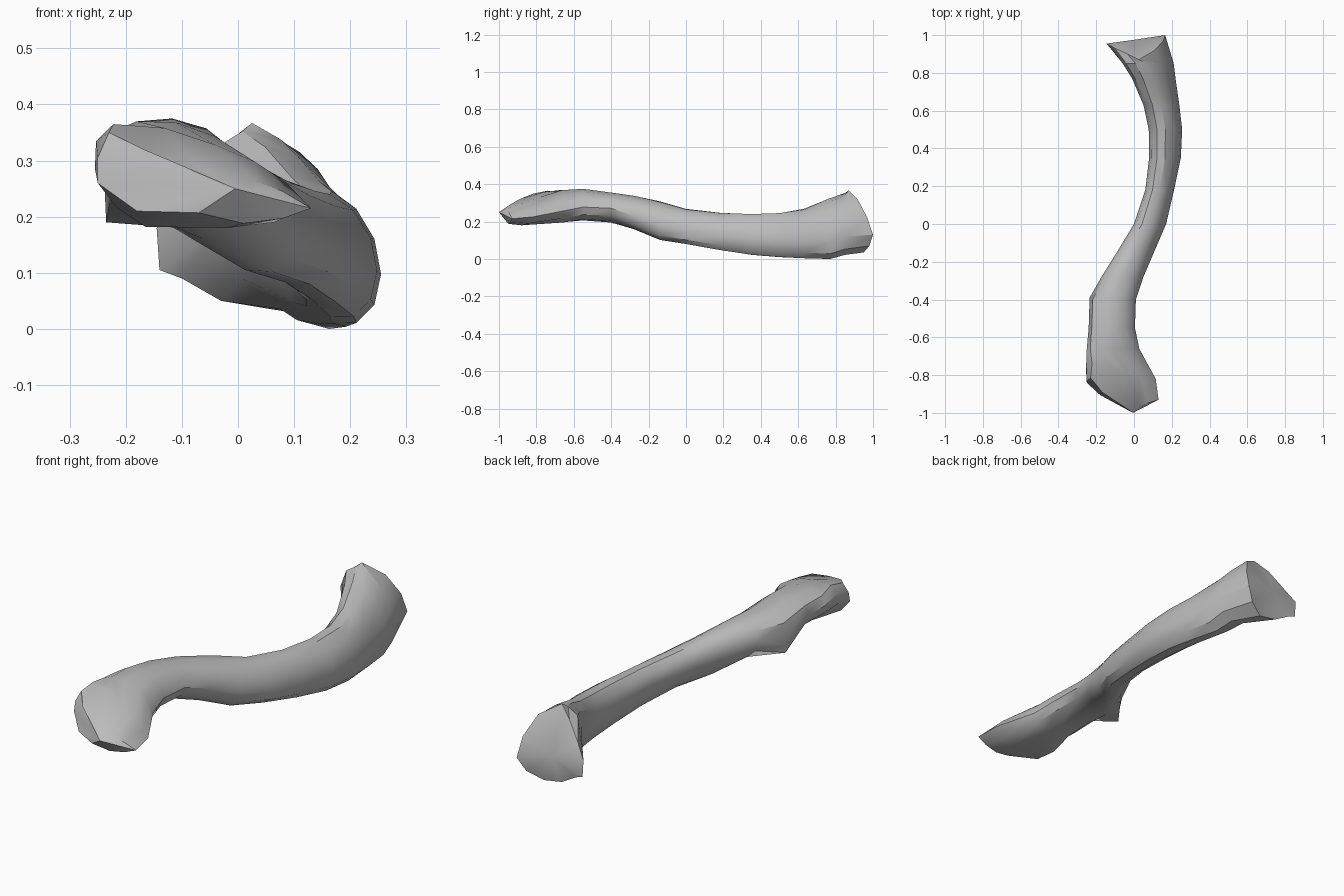
import bpy, bmesh, math

cube = bpy.data.objects.get("Cube")
if cube:
    bpy.data.objects.remove(cube, do_unlink=True)

SIDES = 12

# Shaft cross-sections: y, left x, right x, low z, high z, lean
STATIONS = [
    (-0.66, -0.250, 0.028, 0.195, 0.370, -0.30),
    (-0.55, -0.240, 0.005, 0.206, 0.375, -0.15),
    (-0.40, -0.235, 0.010, 0.195, 0.355, -0.05),
    (-0.28, -0.172, 0.050, 0.160, 0.338, -0.20),
    (-0.14, -0.085, 0.110, 0.102, 0.308, -0.32),
    (0.00, 0.000, 0.170, 0.080, 0.268, -0.32),
    (0.18, 0.060, 0.212, 0.048, 0.247, -0.28),
    (0.35, 0.080, 0.248, 0.022, 0.240, -0.25),
    (0.50, 0.078, 0.255, 0.010, 0.245, -0.25),
    (0.63, 0.050, 0.240, 0.004, 0.268, -0.33),
    (0.77, -0.010, 0.220, 0.000, 0.325, -0.45),
    (0.85, -0.060, 0.210, 0.022, 0.352, -0.42),
]

# Rims of the two flared ends, counter-clockwise from the +x side
FRONT_RIM = [
    (0.13, -0.93, 0.215), (0.08, -0.945, 0.245), (0.03, -0.965, 0.265),
    (-0.07, -0.945, 0.288), (-0.17, -0.89, 0.32), (-0.23, -0.815, 0.35),
    (-0.25, -0.83, 0.305), (-0.25, -0.84, 0.26), (-0.18, -0.905, 0.21),
    (-0.07, -0.965, 0.207), (0.01, -0.95, 0.188), (0.08, -0.94, 0.197),
]
FRONT_NECK = [
    (0.115, -0.82, 0.225), (0.085, -0.81, 0.262), (0.03, -0.80, 0.298),
    (-0.04, -0.79, 0.328), (-0.13, -0.76, 0.358), (-0.222, -0.74, 0.365),
    (-0.253, -0.74, 0.335), (-0.255, -0.76, 0.285), (-0.215, -0.82, 0.215),
    (-0.165, -0.87, 0.182), (-0.02, -0.88, 0.180), (0.065, -0.84, 0.190),
]
BACK_RIM = [
    (0.165, 1.0, 0.13), (0.155, 0.97, 0.22), (0.11, 0.92, 0.315),
    (0.025, 0.87, 0.367), (-0.035, 0.90, 0.32), (-0.10, 0.93, 0.24),
    (-0.145, 0.955, 0.18), (-0.14, 0.955, 0.105), (-0.10, 0.95, 0.09),
    (-0.03, 0.95, 0.05), (0.06, 0.95, 0.035), (0.13, 0.98, 0.07),
]


def section(y, x0, x1, z0, z1, lean):
    """Leaning oval that fills the given width and height."""
    angles = [2 * math.pi * i / SIDES for i in range(SIDES)]
    peak = max(math.sin(a + lean) for a in angles)
    cx, cz = (x0 + x1) / 2, (z0 + z1) / 2
    return [(cx + (x1 - x0) / 2 * math.cos(a), y,
             cz + (z1 - z0) / 2 * math.sin(a + lean) / peak) for a in angles]


sections = [section(*s) for s in STATIONS]

# Small angular knob on the lower side near the front bend
sections[2][6] = (-0.235, -0.39, 0.225)
sections[2][7] = (-0.235, -0.39, 0.190)

# Skin the rims and sections, then close both ends to a centre point
bm = bmesh.new()
rings = [[bm.verts.new(p) for p in ring]
         for ring in [FRONT_RIM, FRONT_NECK] + sections + [BACK_RIM]]
for a, b in zip(rings, rings[1:]):
    for i in range(SIDES):
        j = (i + 1) % SIDES
        bm.faces.new((a[i], a[j], b[j], b[i]))
for ring, centre in ((rings[0], (-0.005, -1.0, 0.25)),
                     (rings[-1], (0.0, 0.975, 0.17))):
    tip = bm.verts.new(centre)
    for i in range(SIDES):
        bm.faces.new((ring[i], ring[(i + 1) % SIDES], tip))
bmesh.ops.recalc_face_normals(bm, faces=bm.faces)

mesh = bpy.data.meshes.new("collar_bone")
bm.to_mesh(mesh)
bm.free()
bone = bpy.data.objects.new("collar_bone", mesh)
bpy.context.collection.objects.link(bone)

# Plain grey bone material
grey = (0.5, 0.5, 0.5, 1.0)
mat = bpy.data.materials.new("bone_grey")
mat.use_nodes = True
mat.diffuse_color = grey
mat.node_tree.nodes["Principled BSDF"].inputs["Base Color"].default_value = grey
mesh.materials.append(mat)

# Smooth surface with crisp ridges
bpy.ops.object.select_all(action="DESELECT")
bone.select_set(True)
bpy.context.view_layer.objects.active = bone
bpy.ops.object.shade_smooth_by_angle(angle=math.radians(35))
